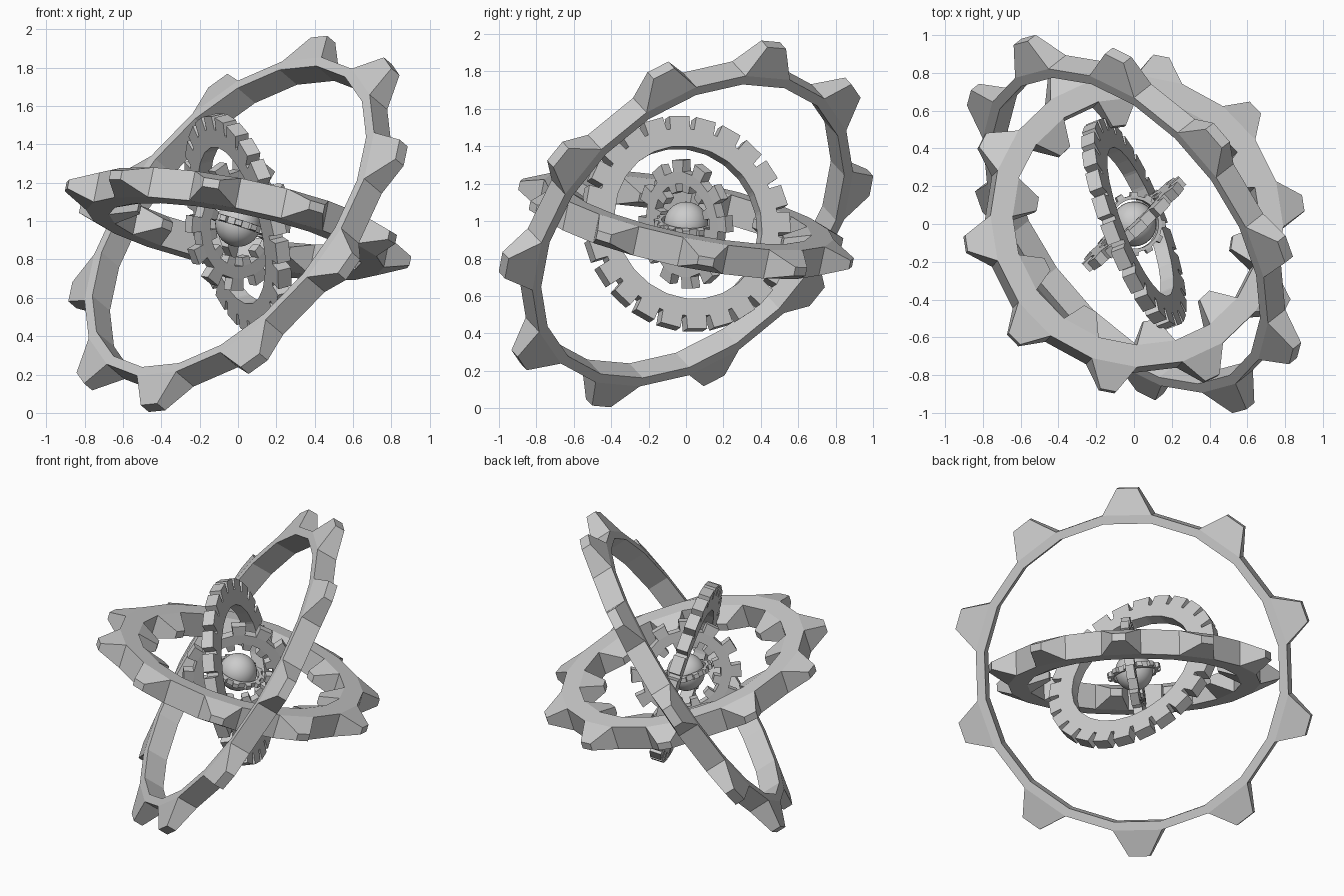
import bpy, bmesh, math
from mathutils import Vector, Matrix

if "Cube" in bpy.data.objects:
    bpy.data.objects.remove(bpy.data.objects["Cube"])

CENTER = Vector((0, 0, 0.985))


def toothed_ring(name, normal, phase, teeth, r_in, r_out, width,
                 outer=None, inner=None, share=0.5):
    """Flat-sided ring; alternate faces carry tapered teeth.
    outer / inner = (tip distance, tangential scale, axial scale)."""
    n = Vector(normal).normalized()
    x = Vector(phase)
    x = (x - n * x.dot(n)).normalized()
    y = n.cross(x)
    bm = bmesh.new()
    pitch = 2 * math.pi / teeth
    h = width / 2

    # ring body: rectangular section, two segments per tooth
    angles = []
    for i in range(teeth):
        angles += [(i - share / 2) * pitch, (i + share / 2) * pitch]
    section = [(r_out, -h), (r_out, h), (r_in, h), (r_in, -h)]
    loops = [[bm.verts.new((r * math.cos(a), r * math.sin(a), z)) for r, z in section]
             for a in angles]

    def add_tooth(quad, tip, ts, zs):
        # extrude one face to a scaled tip
        c = sum((v.co for v in quad), Vector()) / 4
        radial = c.normalized()
        tangent = Vector((-radial.y, radial.x, 0))
        top = []
        for v in quad:
            d = v.co - c
            top.append(bm.verts.new(radial * tip + tangent * d.dot(tangent) * ts
                                    + Vector((0, 0, d.z * zs))))
        bm.faces.new(top)
        for k in range(4):
            m = (k + 1) % 4
            bm.faces.new((quad[k], quad[m], top[m], top[k]))

    count = len(loops)
    for i in range(count):
        a, b = loops[i], loops[(i + 1) % count]
        for k in range(4):
            m = (k + 1) % 4
            quad = (a[k], b[k], b[m], a[m])
            if k == 0 and outer and i % 2 == 0:
                add_tooth(quad, *outer)
            elif k == 2 and inner and i % 2 == 1:
                add_tooth(quad, *inner)
            else:
                bm.faces.new(quad)
    bmesh.ops.recalc_face_normals(bm, faces=bm.faces)

    me = bpy.data.meshes.new(name)
    bm.to_mesh(me)
    bm.free()
    ob = bpy.data.objects.new(name, me)
    bpy.context.collection.objects.link(ob)
    rot = Matrix((x, y, n)).transposed().to_4x4()
    ob.matrix_world = Matrix.Translation(CENTER) @ rot
    return ob


# large outer ring with ten blunt teeth
toothed_ring("outer_ring", (0.655, 0.515, -0.555), (0.446, 0.472, 0.965), 10,
             0.945, 1.0, 0.14, outer=(1.155, 0.42, 0.46))

# near-level ring with spikes outside and inside
toothed_ring("spiked_ring", (0.192, 0.2, 0.96), (0.89, 0.106, -0.2), 10,
             0.67, 0.79, 0.16, outer=(0.92, 0.35, 0.3), inner=(0.53, 0.35, 0.3))

# upright ring with narrow slits between its teeth
toothed_ring("slotted_ring", (0.91, 0.35, 0.23), (0, 0, 1), 24,
             0.42, 0.515, 0.075, outer=(0.583, 1.0, 1.0), share=0.84)

# small gear ring
toothed_ring("gear_ring", (0.66, -0.73, -0.1), (0, 0, 1), 12,
             0.22, 0.285, 0.06, outer=(0.345, 1.2, 0.9), inner=(0.175, 0.8, 0.9))

# tiny toothed band around the core
toothed_ring("core_band", (0.3, 0.05, 0.95), (0, 1, 0), 12,
             0.132, 0.15, 0.035, outer=(0.17, 0.9, 0.8))

# core sphere
bpy.ops.mesh.primitive_uv_sphere_add(segments=32, ring_count=16, radius=0.119, location=CENTER)
core = bpy.context.object
core.name = "core_sphere"
bpy.ops.object.shade_smooth()
